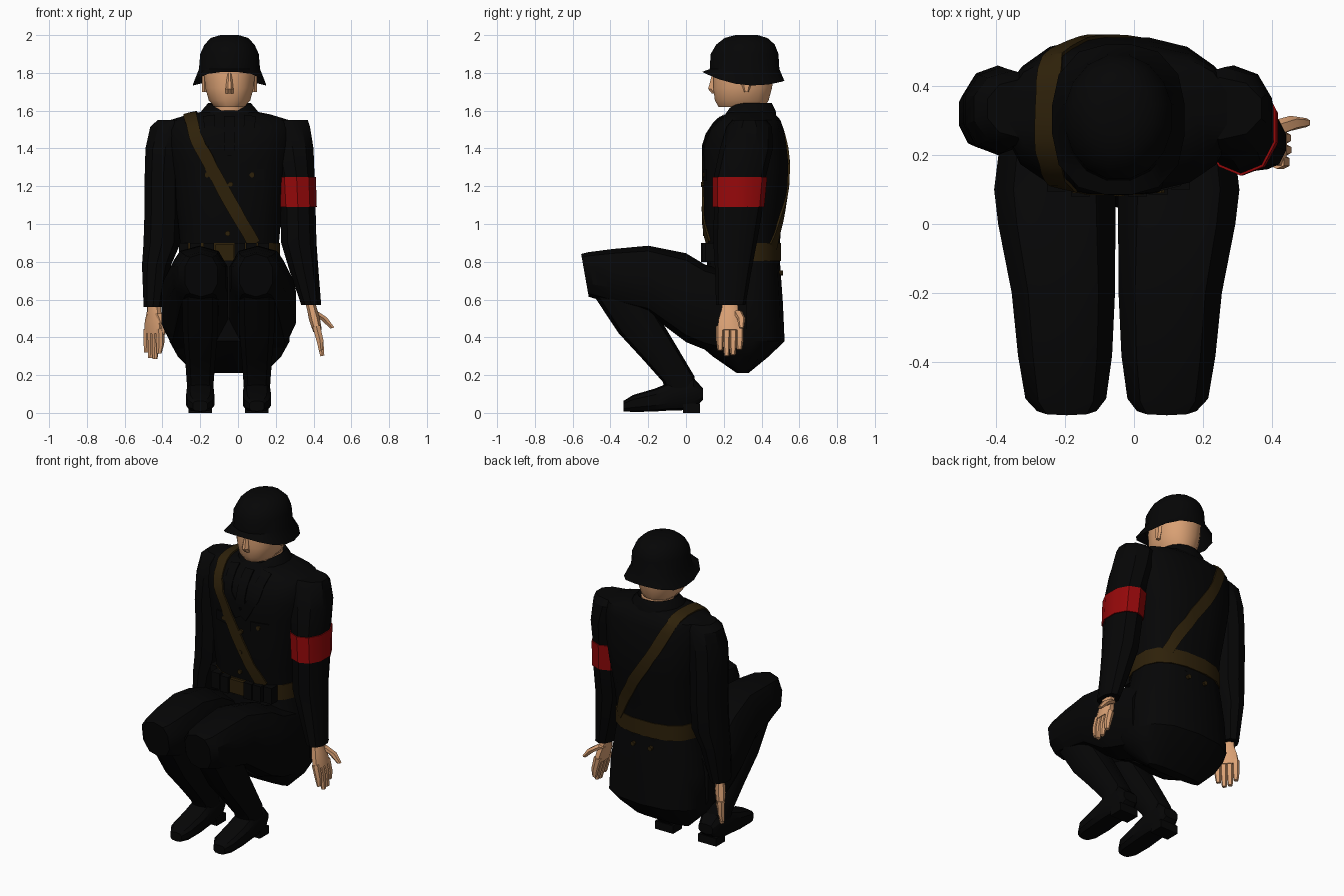
import bpy, bmesh, math
from mathutils import Vector
from mathutils.bvhtree import BVHTree

if "Cube" in bpy.data.objects:
    bpy.data.objects.remove(bpy.data.objects["Cube"])

CX = -0.045  # body centre line


def material(name, rgb):
    m = bpy.data.materials.new(name)
    m.diffuse_color = (*rgb, 1)
    m.use_nodes = True
    m.node_tree.nodes["Principled BSDF"].inputs["Base Color"].default_value = m.diffuse_color
    return m


BLACK = material("black cloth", (0.0017, 0.0017, 0.0018))
SKIN = material("skin", (0.70, 0.355, 0.175))
RED = material("red cloth", (0.30, 0.0025, 0.003))
BROWN = material("brown leather", (0.027, 0.015, 0.003))


def make(name, verts, faces, mat):
    me = bpy.data.meshes.new(name)
    me.from_pydata([tuple(v) for v in verts], [], faces)
    bm = bmesh.new()
    bm.from_mesh(me)
    bmesh.ops.recalc_face_normals(bm, faces=bm.faces)
    bm.to_mesh(me)
    bm.free()
    me.materials.append(mat)
    ob = bpy.data.objects.new(name, me)
    bpy.context.collection.objects.link(ob)
    return ob


def loft(name, secs, mat, n=12, p=0.8, caps=True):
    """Rings (x, y, z, half width in x, half depth, tilt of the depth axis in degrees)."""
    verts, faces = [], []
    for s in secs:
        x, y, z, rx, rv = s[:5]
        a = math.radians(s[5]) if len(s) > 5 else 0
        for i in range(n):
            t = 2 * math.pi * (i + 0.5) / n
            c, d = math.cos(t), math.sin(t)
            u = math.copysign(abs(c) ** p, c) * rx
            v = math.copysign(abs(d) ** p, d) * rv
            verts.append((x + u, y + v * math.cos(a), z + v * math.sin(a)))
    for k in range(len(secs) - 1):
        for i in range(n):
            j = (i + 1) % n
            faces.append((k * n + i, k * n + j, (k + 1) * n + j, (k + 1) * n + i))
    if caps:
        faces += [tuple(range(n)), tuple(range(len(verts) - n, len(verts)))]
    return make(name, verts, faces, mat)


def box(name, loc, size, mat):
    v = [(loc[0] + size[0] * i / 2, loc[1] + size[1] * j / 2, loc[2] + size[2] * k / 2)
         for i in (-1, 1) for j in (-1, 1) for k in (-1, 1)]
    f = [(0, 1, 3, 2), (4, 5, 7, 6), (0, 1, 5, 4), (2, 3, 7, 6), (0, 2, 6, 4), (1, 3, 7, 5)]
    return make(name, v, f, mat)


# Tunic body
torso = loft("tunic_body", [(CX, y, z, rx, ry) for z, y, rx, ry in (
    (0.78, .305, .265, .19), (0.86, .305, .262, .192), (1.0, .30, .275, .208),
    (1.2, .315, .30, .225), (1.32, .318, .32, .227), (1.42, .312, .33, .222),
    (1.5, .32, .335, .2), (1.55, .335, .32, .168), (1.58, .34, .22, .135),
    (1.6, .34, .12, .12))], BLACK, 16)
tree = BVHTree.FromObject(torso, bpy.context.evaluated_depsgraph_get())


def strip(name, guide, width, mat, lift=0.007):
    """Band of leather or cloth laid on the tunic along guide points."""
    pts = []
    for a, b in zip(guide, guide[1:]):
        pts += [Vector(a).lerp(Vector(b), t / 4) for t in range(4)]
    pts.append(Vector(guide[-1]))
    verts, faces = [], []
    for i, q in enumerate(pts):
        loc, nor = tree.find_nearest(q)[:2]
        tan = pts[min(i + 1, len(pts) - 1)] - pts[max(i - 1, 0)]
        side = tan.cross(nor).normalized() * width / 2
        for e in (-side, Vector(), side):
            l, m = tree.find_nearest(loc + e + nor * 0.02)[:2]
            verts += [l + m * lift, l - m * 0.004]
    for i in range(len(pts) - 1):
        for a, b in ((0, 2), (2, 4), (1, 3), (3, 5), (0, 1), (4, 5)):
            faces.append((i * 6 + a, i * 6 + b, i * 6 + 6 + b, i * 6 + 6 + a))
    return make(name, verts, faces, mat)


# Shoulder strap, lapels and pocket flaps
strip("shoulder_strap", [(.09, .1, .89), (-.05, .08, 1.13), (-.17, .08, 1.35), (-.23, .13, 1.47),
                         (-.255, .24, 1.58), (-.255, .36, 1.6), (-.235, .47, 1.54), (-.13, .55, 1.33),
                         (.04, .55, 1.08), (.17, .5, .87)], 0.07, BROWN, 0.01)
for s in (-1, 1):
    strip("lapel", [(CX + .01 * s, .1, 1.3), (CX + .09 * s, .1, 1.43), (CX + .11 * s, .2, 1.57)],
          0.06, BLACK)
    strip("pocket_flap", [(CX + .07 * s, .08, 1.26), (CX + .19 * s, .08, 1.26)], 0.06, BLACK)
strip("necktie", [(CX, .1, 1.36), (CX, .18, 1.57)], 0.06, BLACK, 0.01)


# Buttons, front and back
def button(x, z, back=False):
    d = 1 if back else -1
    hit = tree.ray_cast(Vector((x, .3 + 2 * d, z)), Vector((0, -d, 0)))[0] if z > .8 else Vector((x, .5, z))
    loft("button", [(x, hit.y + o * d, z, .014, .014, 90) for o in (-.01, .013)], BROWN, 8, 1)


for x, z in ((-.04, 1.21), (-.045, 1.08), (-.055, .95), (.075, 1.26), (-.165, 1.26)):
    button(x, z)
for s in (-1, 1):
    button(CX + .06 * s, .74, True)

# Belt, buckle and pouches
loft("belt", [(CX, .305, z, .272, .2) for z in (.805, .9)], BROWN, 16)
box("belt_buckle", (-.07, .1, .85), (.1, .025, .085), BROWN)
for x, y in ((-.285, .2), (-.225, .125), (-.155, .11), (.01, .11), (.07, .115), (.135, .13)):
    box("belt_pouch", (x, y, .85), (.056, .06, .1), BLACK)

# Tunic skirt over the hips and seat
loft("tunic_skirt", [(CX, y, z, rx, ry) for z, y, rx, ry in (
    (.84, .305, .262, .19), (.72, .305, .285, .198), (.58, .285, .315, .228),
    (.38, .285, .325, .237), (.30, .29, .28, .15), (.21, .30, .19, .03))], BLACK, 14)

# Folded legs and boots
for s in (-1, 1):
    def X(o):
        return -.05 + s * o
    loft("thigh", [(X(o), y, z, rx, rz, a) for o, y, z, rx, rz, a in (
        (.17, .32, .5, .165, .22, 90), (.18, .1, .56, .183, .225, 90), (.174, 0, .61, .177, .235, 90),
        (.155, -.2, .705, .156, .18, 90), (.15, -.38, .72, .142, .148, 92),
        (.148, -.5, .728, .122, .124, 98), (.145, -.535, .728, .09, .115, 100))], BLACK, 10)
    loft("lower_leg", [(X(.15), y, z, rx, r, a) for y, z, rx, r, a in (
        (-.375, .68, .1, .13, 22), (-.25, .465, .098, .115, 22), (-.14, .32, .085, .095, 24),
        (-.04, .18, .075, .085, 10), (-.02, .1, .07, .08, 0))], BLACK, 10)
    loft("boot", [(X(.15), y, z, rx, r, 90) for y, z, rx, r in (
        (-.33, .036, .04, .028), (-.28, .05, .07, .045), (-.17, .067, .077, .06),
        (-.08, .088, .075, .075), (.04, .1, .07, .085), (.09, .1, .05, .03))], BLACK, 10, 0.65)
    box("boot_heel", (X(.15), .03, .025), (.125, .09, .05), BLACK)

# Sleeves
LEFT = ((.25, .335, 1.55, .125, .09), (.262, .335, 1.515, .125, .12), (.29, .32, 1.4, .115, .14),
        (.31, .285, 1.25, .1, .138), (.317, .278, 1.09, .098, .13), (.322, .26, .9, .098, .115),
        (.35, .25, .75, .08, .096), (.388, .237, .57, .055, .078))
RIGHT = ((-.33, .335, 1.55, .1, .085), (-.352, .335, 1.515, .118, .11), (-.385, .33, 1.4, .11, .125),
         (-.395, .33, 1.25, .104, .13), (-.395, .335, 1.09, .104, .125), (-.402, .33, .9, .103, .12),
         (-.432, .32, .78, .08, .1), (-.45, .295, .56, .052, .075))
loft("left_sleeve", LEFT, BLACK, 10, 0.95)
loft("right_sleeve", RIGHT, BLACK, 10, 0.95)
loft("armband", [(x, y, z, rx + .007, ry + .007) for x, y, z, rx, ry in LEFT[3:5]], RED, 10, 0.95)


# Hands: local z down the hand, local y across the palm
def hand(name, loc, turn, tilt, k, thumb):
    parts = [loft(name + "_palm", [(0, 0, .03, .027, .042), (0, 0, -.03, .028, .046),
                                   (0, 0, -.08, .031, .062), (0, 0, -.145, .025, .07)], SKIN, 8)]
    for i, end in enumerate((-.25, -.28, -.275, -.245)):
        y = (i - 1.5) * .034
        parts.append(loft(name + "_finger", [(0, y, -.12, .023, .021), (0, y * 1.02, -.2, .02, .02),
                                             (-.008, y, end, .012, .014)], SKIN, 6))
    parts.append(loft(name + "_thumb", [(0, .04 * k, -.04, .024, .026),
                                        (thumb * .6, .06 * k, -.09, .021, .022),
                                        (thumb, .062 * k, -.15, .012, .013)], SKIN, 6))
    for o in parts:
        o.location = loc
        o.rotation_euler = (0, tilt, turn)


hand("left_hand", (.385, .232, .575), 0, -.25, 1, .08)
hand("right_hand", (-.445, .295, .565), math.radians(40), 0, -1, .01)

# Neck, head, nose and ears
loft("head", [(CX, y, z, rx, ry) for z, y, rx, ry in (
    (1.56, .345, .085, .095), (1.635, .345, .09, .1), (1.636, .32, .095, .11), (1.62, .295, .08, .125),
    (1.655, .295, .112, .145), (1.72, .30, .13, .158), (1.79, .305, .137, .163),
    (1.86, .31, .135, .16))], SKIN, 16, 0.92)
loft("nose", [(CX, .158, 1.69, .024, .022), (CX, .145, 1.715, .022, .03), (CX, .158, 1.8, .012, .02)],
     SKIN, 8, 1)
for s in (-1, 1):
    loft("ear", [(CX + s * .132, .32, z, .014, r) for z, r in ((1.7, .012), (1.74, .026), (1.79, .032))],
         SKIN, 6)

# Collar, lower at the throat
collar = loft("collar", [(CX, .335, z, rx, ry) for z, rx, ry in (
    (1.54, .175, .15), (1.6, .15, .142), (1.64, .115, .122), (1.62, .095, .105))], BLACK, 16, 0.9, False)
for v in collar.data.vertices:
    if v.co.y < .27 and v.co.z > 1.55:
        v.co.z -= max(0, .065 * (1 - abs(v.co.x - CX) / .11))

# Helmet with a flared rim, fuller at the diagonals
helmet = loft("helmet", [(CX, y, z, rx, ry) for z, y, rx, ry in (
    (1.74, .303, .196, .222), (1.82, .31, .165, .188), (1.9, .31, .158, .183),
    (1.95, .315, .135, .158), (1.985, .318, .1, .115), (2.0, .32, .05, .06))], BLACK, 16, 1, False)
for v in helmet.data.vertices:
    if v.co.z < 1.75:
        t = math.atan2((v.co.y - .303) / .222, (v.co.x - CX) / .196)
        f = 1 + .09 * max(0, -math.cos(4 * t))
        v.co.x, v.co.y = CX + (v.co.x - CX) * f, .303 + (v.co.y - .303) * f
        v.co.z = 1.733 + .06 * ((v.co.y - .36) / .25) ** 2
bm = bmesh.new()
bm.from_mesh(helmet.data)
bmesh.ops.contextual_create(bm, geom=[e for e in bm.edges if e.is_boundary and e.verts[0].co.z > 1.99])
bm.to_mesh(helmet.data)
bm.free()

# Shading: soft over shallow bends, crisp elsewhere
bpy.ops.object.select_all(action='SELECT')
bpy.context.view_layer.objects.active = torso
bpy.ops.object.shade_smooth_by_angle(angle=math.radians(32))
